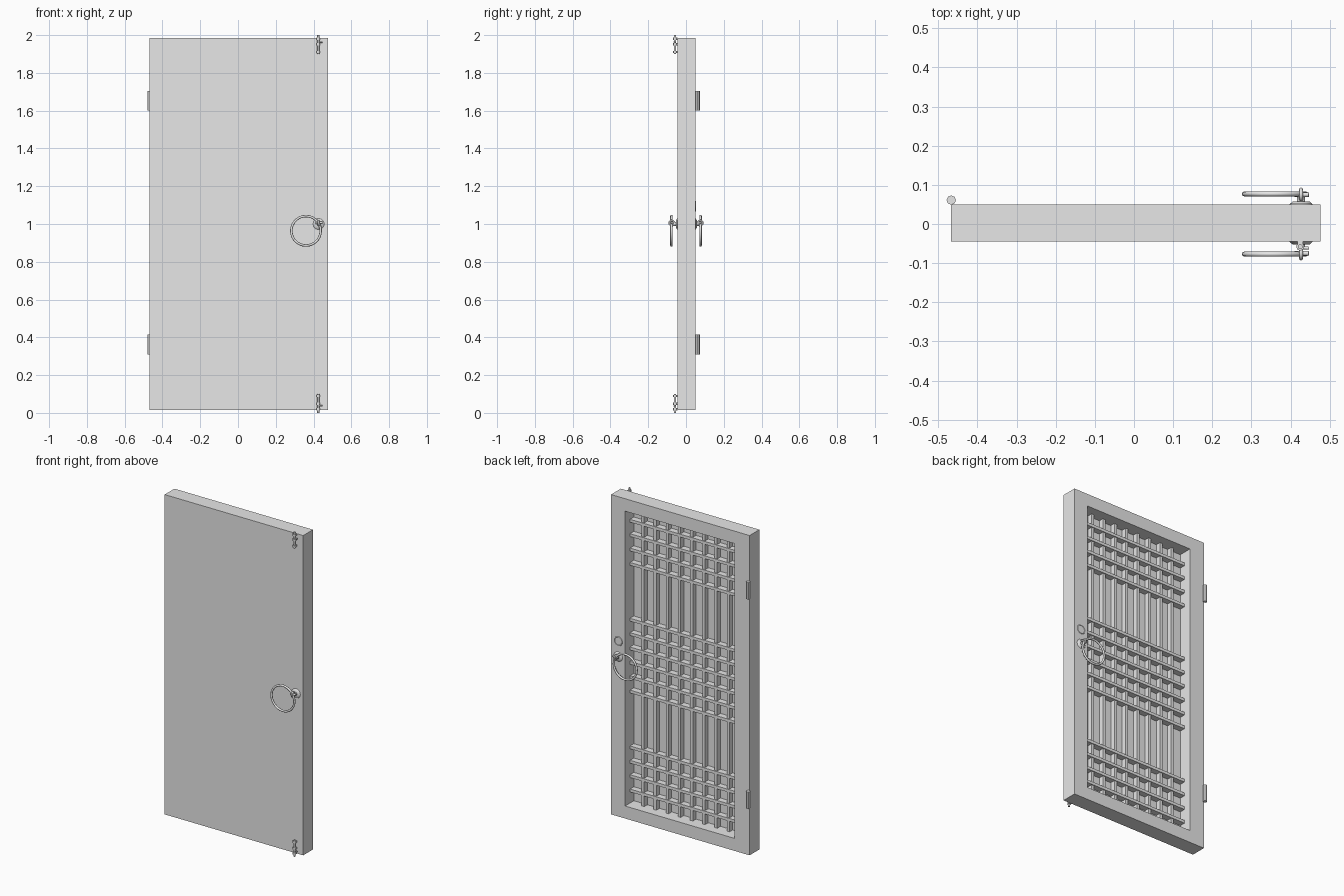
import bpy, bmesh, math
from mathutils import Vector, Matrix

cube = bpy.data.objects.get("Cube")
if cube:
    bpy.data.objects.remove(cube, do_unlink=True)

grey = bpy.data.materials.new("plain grey")
grey.use_nodes = True
shade = (0.8, 0.8, 0.8, 1)
grey.diffuse_color = shade
grey.node_tree.nodes["Principled BSDF"].inputs["Base Color"].default_value = shade


def finish(name, bm, smooth=False):
    bmesh.ops.recalc_face_normals(bm, faces=bm.faces)
    mesh = bpy.data.meshes.new(name)
    bm.to_mesh(mesh)
    bm.free()
    ob = bpy.data.objects.new(name, mesh)
    bpy.context.collection.objects.link(ob)
    mesh.materials.append(grey)
    if smooth:
        bpy.ops.object.select_all(action='DESELECT')
        ob.select_set(True)
        bpy.context.view_layer.objects.active = ob
        bpy.ops.object.shade_smooth_by_angle(angle=math.radians(50))
    return ob


def add_box(bm, x0, x1, y0, y1, z0, z1):
    size = Matrix.Diagonal((x1 - x0, y1 - y0, z1 - z0, 1))
    centre = Matrix.Translation(((x0 + x1) / 2, (y0 + y1) / 2, (z0 + z1) / 2))
    bmesh.ops.create_cube(bm, size=1, matrix=centre @ size)


def add_rod(bm, a, b, r1, r2=None, sides=10):
    a, b = Vector(a), Vector(b)
    turn = (b - a).to_track_quat('Z', 'Y').to_matrix().to_4x4()
    bmesh.ops.create_cone(bm, cap_ends=True, segments=sides, radius1=r1,
                          radius2=r1 if r2 is None else r2, depth=(b - a).length,
                          matrix=Matrix.Translation((a + b) / 2) @ turn)


def add_ring(bm, centre, axis, radius, tube, steps=28, sides=8):
    turn = Vector(axis).to_track_quat('Z', 'Y').to_matrix()
    rows = []
    for i in range(steps):
        a = math.tau * i / steps
        row = []
        for j in range(sides):
            b = math.tau * j / sides
            r = radius + tube * math.cos(b)
            p = Vector((r * math.cos(a), r * math.sin(a), tube * math.sin(b)))
            row.append(bm.verts.new(Vector(centre) + turn @ p))
        rows.append(row)
    for i in range(steps):
        p, q = rows[i], rows[(i + 1) % steps]
        for j in range(sides):
            k = (j + 1) % sides
            bm.faces.new((p[j], q[j], q[k], p[k]))


# Door leaf: solid front, framed recess at the back
LEFT, RIGHT, BOTTOM, TOP = -0.468, 0.476, 0.015, 1.985
FRONT, BACK, FLOOR = -0.045, 0.05, -0.035
IN_L, IN_R, IN_B, IN_T = -0.367, 0.38, 0.092, 1.908
outer, inner = (LEFT, RIGHT, BOTTOM, TOP), (IN_L, IN_R, IN_B, IN_T)
bm = bmesh.new()
loops = []
for (x0, x1, z0, z1), y in ((outer, FRONT), (outer, BACK), (inner, BACK), (inner, FLOOR)):
    loops.append([bm.verts.new((x, y, z)) for x, z in ((x0, z0), (x1, z0), (x1, z1), (x0, z1))])
for p, q in zip(loops, loops[1:]):
    for i in range(4):
        k = (i + 1) % 4
        bm.faces.new((p[i], p[k], q[k], q[i]))
bm.faces.new(loops[0])
bm.faces.new(loops[-1])
finish("door_leaf", bm)

# Lattice: eight uprights and three groups of cross bars
bm = bmesh.new()
for i in range(1, 9):
    x = IN_L + (IN_R - IN_L) * i / 9
    add_box(bm, x - 0.009, x + 0.009, FLOOR, -0.004, IN_B, IN_T)
finish("lattice_uprights", bm)

bm = bmesh.new()
for middle, count in ((0.302, 4), (1.0, 6), (1.698, 4)):
    for i in range(count):
        z = middle + (i - (count - 1) / 2) * 0.0885
        add_box(bm, IN_L, IN_R, FLOOR, 0.002, z - 0.009, z + 0.009)
finish("lattice_cross_bars", bm)

# Hinge barrels
for name, z in (("lower_hinge", 0.31), ("upper_hinge", 1.6)):
    bm = bmesh.new()
    add_rod(bm, (-0.467, 0.061, z), (-0.467, 0.061, z + 0.105), 0.012, sides=8)
    finish(name, bm)

# Ring pulls on both faces
for side, face, s in (("front", FRONT, -1), ("back", BACK, 1)):
    bm = bmesh.new()
    add_rod(bm, (0.427, face, 1.0), (0.427, face + s * 0.007, 1.0), 0.03, 0.022, 12)
    add_rod(bm, (0.427, face, 1.0), (0.427, face + s * 0.02, 1.0), 0.011)
    add_ring(bm, (0.427, s * 0.075, 1.005), (1, 0, 0), 0.013, 0.005, 14)
    add_rod(bm, (0.41, s * 0.075, 1.005), (0.447, s * 0.075, 1.008), 0.006)
    finish(side + "_pull_mount", bm, True)
    bm = bmesh.new()
    add_ring(bm, (0.36, s * 0.077, 0.964), (0, 1, 0), 0.078, 0.0065)
    finish(side + "_pull_ring", bm, True)

# Lock trim above the back pull
bm = bmesh.new()
add_ring(bm, (0.427, 0.05, 1.095), (0, 1, 0), 0.026, 0.003, 20, 6)
finish("lock_trim", bm, True)

# Sliding bolts, mirrored top and bottom
for name, s in (("upper_bolt", 1), ("lower_bolt", -1)):
    bm = bmesh.new()
    z = lambda d: 1 + s * d
    add_rod(bm, (0.425, -0.058, z(0.9)), (0.425, -0.058, z(1.0)), 0.006)
    for d in (0.905, 0.945, 0.975):
        add_rod(bm, (0.425, -0.058, z(d)), (0.425, -0.058, z(d + 0.012)), 0.01)
        add_box(bm, 0.418, 0.432, FRONT, -0.055, *sorted((z(d), z(d + 0.012))))
    add_rod(bm, (0.425, -0.06, z(0.963)), (0.447, -0.062, z(0.963)), 0.004)
    finish(name, bm, True)
